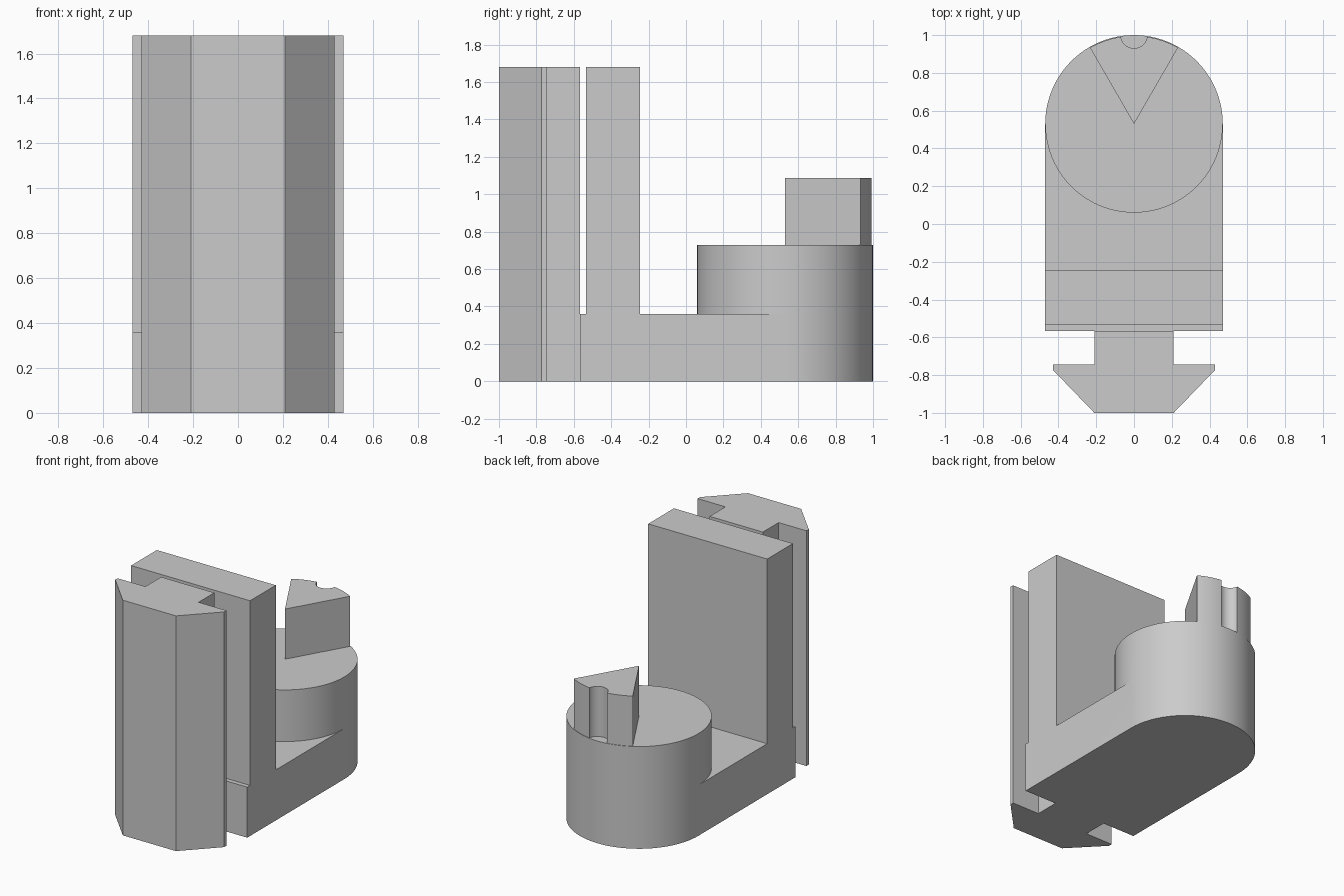
import bpy, bmesh
from math import sin, cos, pi, radians
from mathutils import Matrix

cube = bpy.data.objects.get("Cube")
if cube:
    bpy.data.objects.remove(cube, do_unlink=True)

grey = bpy.data.materials.new("light grey")
grey.use_nodes = True
colour = (0.6, 0.6, 0.6, 1)
grey.diffuse_color = colour
grey.node_tree.nodes["Principled BSDF"].inputs["Base Color"].default_value = colour

# Matrices that turn an extrusion along z into one along x or y
ALONG_Z = Matrix.Identity(4)
ALONG_X = Matrix(((0, 0, 1, 0), (1, 0, 0, 0), (0, 1, 0, 0), (0, 0, 0, 1)))
ALONG_Y = Matrix(((1, 0, 0, 0), (0, 0, 1, 0), (0, 1, 0, 0), (0, 0, 0, 1)))


def extrude(name, profile, start, end, axis=ALONG_Z):
    """Solid made by extruding a flat profile from start to end."""
    bm = bmesh.new()
    face = bm.faces.new([bm.verts.new((a, b, start)) for a, b in profile])
    geom = bmesh.ops.extrude_face_region(bm, geom=[face])["geom"]
    top = [g for g in geom if isinstance(g, bmesh.types.BMVert)]
    bmesh.ops.translate(bm, verts=top, vec=(0, 0, end - start))
    bm.transform(axis)
    bmesh.ops.recalc_face_normals(bm, faces=bm.faces)
    mesh = bpy.data.meshes.new(name)
    bm.to_mesh(mesh)
    bm.free()
    mesh.materials.append(grey)
    obj = bpy.data.objects.new(name, mesh)
    bpy.context.collection.objects.link(obj)
    return obj


def arc(cx, cy, r, a0, a1, steps):
    angles = [radians(a0 + (a1 - a0) * i / steps) for i in range(steps + 1)]
    return [(cx + r * cos(a), cy + r * sin(a)) for a in angles]


def ring(cx, cy, r, sides, turn=0):
    return arc(cx, cy, r, turn, turn + 360, sides)[:-1]


def combine(target, other, operation):
    """Apply a boolean and discard the operand."""
    mod = target.modifiers.new("join", "BOOLEAN")
    mod.operation = operation
    mod.solver = "EXACT"
    mod.object = other
    bpy.ops.object.select_all(action="DESELECT")
    bpy.context.view_layer.objects.active = target
    target.select_set(True)
    bpy.ops.object.modifier_apply(modifier=mod.name)
    bpy.data.objects.remove(other, do_unlink=True)


HEIGHT, BASE_TOP, POST_TOP, KEY_TOP = 1.68, 0.361, 0.73, 1.088
HALF, POST_Y, HOLE_Z = 0.47, 0.53, 1.39

# L-shaped foot and upright plate, drawn from the side
side = [(-0.567, 0), (POST_Y, 0), (POST_Y, BASE_TOP), (-0.245, BASE_TOP),
        (-0.245, HEIGHT), (-0.535, HEIGHT), (-0.535, BASE_TOP), (-0.567, BASE_TOP)]
bracket = extrude("clamp_bracket", side, -HALF, HALF, ALONG_X)

# Round post at the back
post = extrude("round_post", ring(0, POST_Y, HALF, 96), 0, POST_TOP)
combine(bracket, post, "UNION")

# Wedge key with a half-round notch
wedge = [(0, POST_Y)] + arc(0, POST_Y, 0.466, 60, 120, 16)
key = extrude("wedge_key", wedge, POST_TOP - 0.1, KEY_TOP)
notch = extrude("notch_cutter", ring(0, 1, 0.07, 32), 0.5, 1.3)
combine(key, notch, "DIFFERENCE")
combine(bracket, key, "UNION")

# T-slot tongue at the front, trimmed to leave a slit before the plate
half_t = [(0.21, -1), (0.43, -0.772), (0.43, -0.745), (0.21, -0.745), (0.21, -0.55)]
tongue = extrude("slot_tongue", half_t + [(-x, y) for x, y in reversed(half_t)], 0, HEIGHT)
slit = extrude("slit_cutter", [(-0.567, BASE_TOP), (-0.5, BASE_TOP), (-0.5, 2), (-0.567, 2)],
               -0.6, 0.6, ALONG_X)
combine(tongue, slit, "DIFFERENCE")
combine(bracket, tongue, "UNION")

# Bolt hole and hexagonal nut pocket
hole = extrude("hole_cutter", ring(0, HOLE_Z, 0.11, 48), -1.2, 0, ALONG_Y)
combine(bracket, hole, "DIFFERENCE")
pocket = extrude("nut_pocket_cutter", ring(0, HOLE_Z, 0.22, 6, 30), -1.2, -0.82, ALONG_Y)
combine(bracket, pocket, "DIFFERENCE")

# Smooth curved walls, crisp edges
bpy.context.view_layer.objects.active = bracket
bracket.select_set(True)
bpy.ops.object.shade_smooth_by_angle(angle=radians(25))
